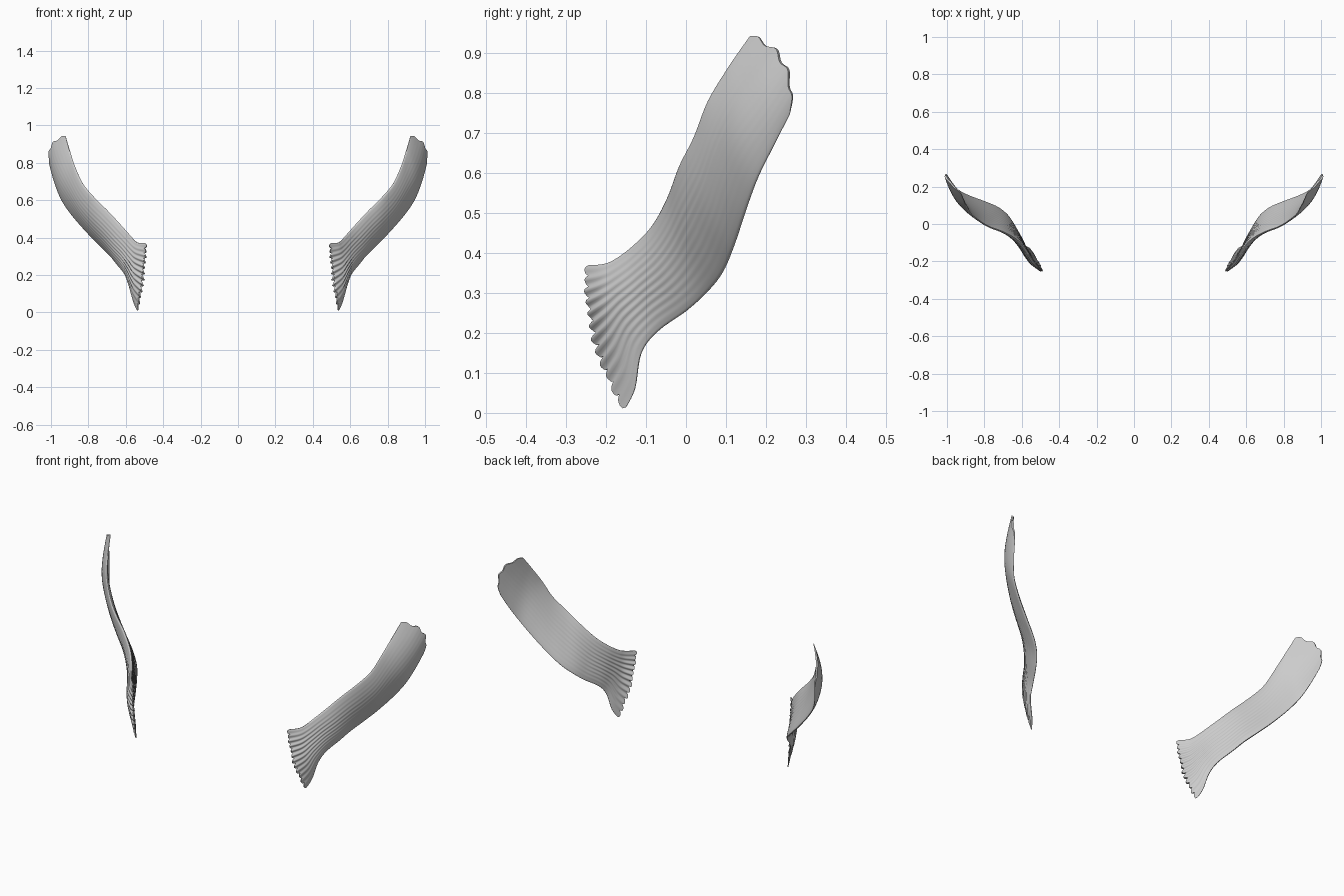
import bpy, bmesh, math, random
from mathutils import Vector as V

if "Cube" in bpy.data.objects:
    bpy.data.objects.remove(bpy.data.objects["Cube"])

random.seed(4)
# Stations along the strap: front edge, back edge (x, y, z), half thickness
ST = [
    ((.490, -.250, .370), (.538, -.155, .006), .006),
    ((.530, -.210, .372), (.560, -.128, .060), .011),
    ((.552, -.178, .384), (.585, -.112, .150), .014),
    ((.585, -.130, .420), (.606, -.070, .205), .017),
    ((.630, -.083, .470), (.645, .000, .255), .019),
    ((.695, -.045, .540), (.680, .050, .300), .021),
    ((.775, -.015, .620), (.730, .090, .350), .021),
    ((.832, .020, .690), (.800, .120, .420), .020),
    ((.873, .055, .780), (.880, .150, .510), .018),
    ((.897, .100, .855), (.937, .180, .590), .015),
    ((.910, .130, .900), (.972, .220, .670), .011),
    ((.922, .160, .943), (.998, .262, .752), .005),
]
# Extra push of each station's middle: rib end bows forward, top end bows up
MID = {0: V((-.005, -.025, .01)), 1: V((0, -.025, .01)), 2: V((0, -.01, 0)),
       9: V((.008, 0, .0)), 10: V((.02, .02, .012)), 11: V((.027, .04, .03))}
SUB, NV = 5, 72


def spline(pts, t):
    i = min(int(t), len(pts) - 2)
    f = t - i
    p0, p1, p2, p3 = (pts[min(max(k, 0), len(pts) - 1)] for k in range(i - 1, i + 3))
    return .5 * (2 * p1 + (p2 - p0) * f + (2 * p0 - 5 * p1 + 4 * p2 - p3) * f * f
                 + (3 * p1 - p0 - 3 * p2 + p3) * f ** 3)


front = [V(s[0]) for s in ST]
back = [V(s[1]) for s in ST]
mids = [MID.get(i, V((0, 0, 0))) for i in range(len(ST))]
half = [s[2] for s in ST]
TEETH = 12
tooth = [random.uniform(.5, 1) for _ in range(TEETH + 1)]


def serration(v):
    """Ragged finger-like fringe: rounded lobes with sharp gaps."""
    k = min(int(v * TEETH), TEETH - 1)
    return tooth[k] * abs(math.sin(math.pi * v * TEETH)) ** .5


def centre(t, v):
    a, b, m = spline(front, t), spline(back, t), spline(mids, t)
    return a.lerp(b, v) + m * (1 - (2 * v - 1) ** 2)


def surface(t, v):
    """Centre point, outward normal and half thickness of the strap."""
    p = centre(t, v)
    along = centre(min(t + .05, 11), v) - centre(max(t - .05, 0), v)
    across = centre(t, min(v + .02, 1)) - centre(t, max(v - .02, 0))
    n = across.cross(along).normalized()
    if n.x < 0:
        n = -n
    end = max(0, 1 - t / 1.2)
    p += along.normalized() * (-.022 * end * (serration(v) - .45))
    if t > 10:                                    # ragged top end
        p += along.normalized() * (t - 10) * .006 * math.sin(v * 23)
    arch = math.sin(math.pi * min(max(v, 0), 1))
    p += n * .016 * arch * min(1, t / 4)
    groove = .006 * math.exp(-t / 2.5) * math.sin(2 * math.pi * v * TEETH) * arch
    p += n * groove
    th = spline(half, t) * (.12 + .88 * arch ** .6)
    return p, n, th


def build_strap(name, side, mat):
    bm = bmesh.new()
    rows = (len(ST) - 1) * SUB
    rings = []
    for r in range(rows + 1):
        t = r / SUB
        outer, inner = [], []
        for j in range(NV + 1):
            p, n, th = surface(t, j / NV)
            for lst, sgn in ((outer, 1), (inner, -1)):
                q = p + n * th * sgn
                lst.append(bm.verts.new((q.x * side, q.y, max(q.z, 0))))
        rings.append(outer + inner[::-1])
    size = len(rings[0])
    for a, b in zip(rings, rings[1:]):
        for k in range(size):
            l = (k + 1) % size
            bm.faces.new((a[k], a[l], b[l], b[k]))
    for ring in (rings[0], rings[-1]):            # close both ends
        for k in range(NV):
            bm.faces.new((ring[k], ring[k + 1], ring[size - 2 - k], ring[size - 1 - k]))
    bmesh.ops.recalc_face_normals(bm, faces=bm.faces)
    me = bpy.data.meshes.new(name)
    bm.to_mesh(me)
    bm.free()
    me.materials.append(mat)
    ob = bpy.data.objects.new(name, me)
    bpy.context.collection.objects.link(ob)
    bpy.context.view_layer.objects.active = ob
    ob.select_set(True)
    bpy.ops.object.shade_smooth_by_angle(angle=math.radians(50))
    ob.select_set(False)


grey = bpy.data.materials.new("plain grey")
grey.diffuse_color = (.6, .6, .6, 1)
grey.use_nodes = True
grey.node_tree.nodes["Principled BSDF"].inputs["Base Color"].default_value = grey.diffuse_color
# The mirrored pair of muscle straps
build_strap("right_strap", 1, grey)
build_strap("left_strap", -1, grey)
